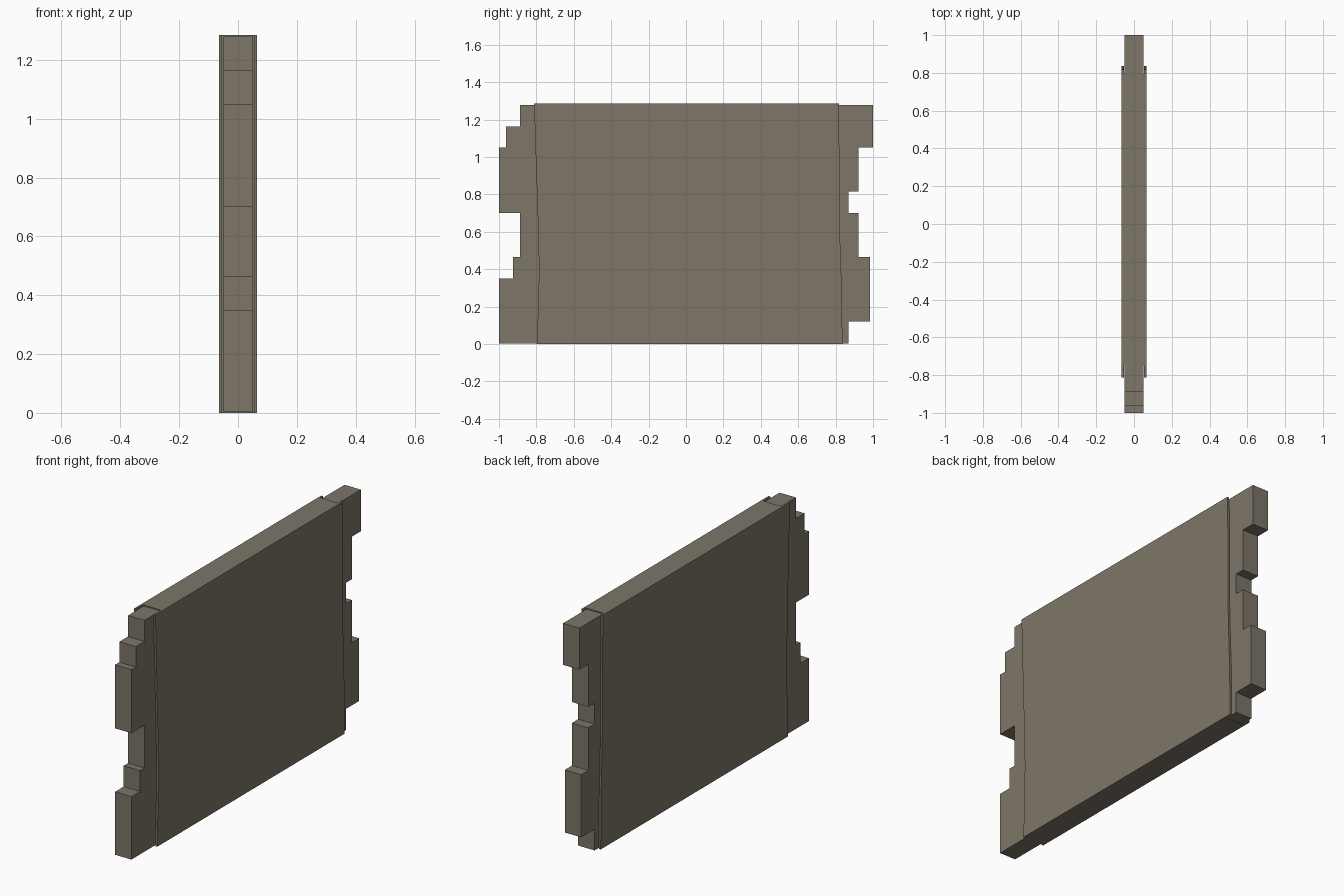
import bpy, bmesh

if "Cube" in bpy.data.objects:
    bpy.data.objects.remove(bpy.data.objects["Cube"])

mat = bpy.data.materials.new("stone")
mat.diffuse_color = (0.205, 0.181, 0.138, 1)
mat.use_nodes = True
mat.node_tree.nodes["Principled BSDF"].inputs["Base Color"].default_value = mat.diffuse_color


def loft(name, rings):
    """Solid through a stack of matching closed rings, capped at both ends."""
    bm = bmesh.new()
    vs = [[bm.verts.new(p) for p in ring] for ring in rings]
    n = len(vs[0])
    for a, b in zip(vs, vs[1:]):
        for i in range(n):
            j = (i + 1) % n
            bm.faces.new((a[i], a[j], b[j], b[i]))
    bm.faces.new(vs[0][::-1])
    bm.faces.new(vs[-1])
    bmesh.ops.recalc_face_normals(bm, faces=bm.faces)
    caps = [f for f in bm.faces if len(f.verts) > 4]
    bmesh.ops.triangulate(bm, faces=caps)
    me = bpy.data.meshes.new(name)
    bm.to_mesh(me)
    bm.free()
    me.materials.append(mat)
    ob = bpy.data.objects.new(name, me)
    bpy.context.collection.objects.link(ob)


# Plaster panel: H-shaped plan, thin skins overhang the brick ends, uneven edges
def plan(z, y0, y1, xo=0.065, xi=0.054, a=-0.75, b=0.795):
    half = [(xo, y0), (xo, y1), (xi, y1), (xi, b)]
    rest = [(-xi, b), (-xi, y1), (-xo, y1), (-xo, y0), (-xi, y0), (-xi, a), (xi, a), (xi, y0)]
    return [(x, y, z) for x, y in half + rest]


levels = [(0, -0.797, 0.836), (0.28, -0.788, 0.834), (0.42, -0.786, 0.828),
          (0.70, -0.793, 0.82), (1.0, -0.803, 0.82), (1.285, -0.812, 0.817)]
loft("plaster_panel", [plan(*l) for l in levels])


# Toothed brick ends: (top of course, y of course end)
def brick_end(name, inner, courses, base=0.003, w=0.05):
    pts, z = [(inner, base)], base
    for top, y in courses:
        pts += [(y, z), (y, top)]
        z = top
    pts.append((inner, z))
    loft(name, [[(x, y, z) for y, z in pts] for x in (-w, w)])


brick_end("front_brick_end", -0.74, [(0.35, -1), (0.465, -0.925), (0.70, -0.887),
                                     (1.05, -1), (1.163, -0.962), (1.279, -0.887)])
brick_end("back_brick_end", 0.785, [(0.12, 0.868), (0.465, 0.985), (0.70, 0.922),
                                    (0.815, 0.868), (1.05, 0.922), (1.279, 1.0)])
